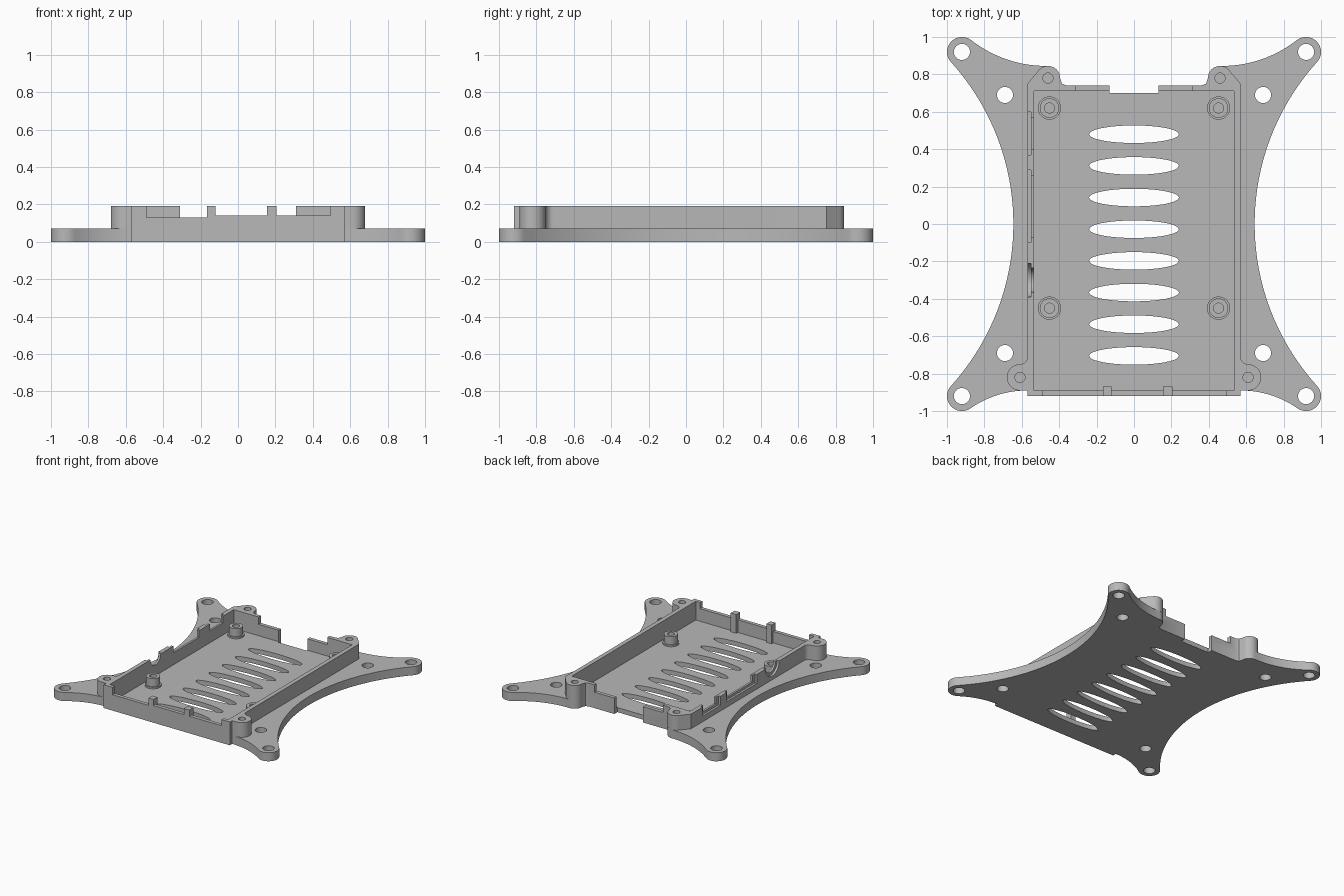
import bpy, bmesh
from math import sin, cos, pi, radians, atan2

default_cube = bpy.data.objects.get("Cube")
if default_cube:
    bpy.data.objects.remove(default_cube, do_unlink=True)

grey = bpy.data.materials.new("plain grey")
grey.use_nodes = True
COLOUR = (0.48, 0.48, 0.48, 1)
grey.diffuse_color = COLOUR
grey.node_tree.nodes["Principled BSDF"].inputs["Base Color"].default_value = COLOUR

FLOOR, PLATE, TOP = 0.037, 0.07, 0.19


def arc(cx, cy, r, start, end, steps=16):
    """Points along an arc, angles in degrees."""
    return [(cx + r * cos(radians(start + (end - start) * i / steps)),
             cy + r * sin(radians(start + (end - start) * i / steps)))
            for i in range(steps + 1)]


def ellipse(cx, cy, rx, ry, steps=40):
    return [(cx + rx * cos(2 * pi * i / steps), cy + ry * sin(2 * pi * i / steps))
            for i in range(steps)]


def mirrored(half):
    """Close a right-hand half outline with its mirror image."""
    return half + [(-x, y) for x, y in reversed(half)]


def rect(x0, x1, y0, y1):
    return [(x0, y0), (x1, y0), (x1, y1), (x0, y1)]


def add_prism(bm, outline, z0, z1):
    face = bm.faces.new([bm.verts.new((x, y, z0)) for x, y in outline])
    side = bmesh.ops.extrude_face_region(bm, geom=[face])["geom"]
    bmesh.ops.translate(bm, vec=(0, 0, z1 - z0),
                        verts=[v for v in side if isinstance(v, bmesh.types.BMVert)])


def prism(name, *parts):
    """One object from (outline, bottom, top) parts."""
    bm = bmesh.new()
    for part in parts:
        add_prism(bm, *part)
    bmesh.ops.recalc_face_normals(bm, faces=bm.faces)
    mesh = bpy.data.meshes.new(name)
    bm.to_mesh(mesh)
    bm.free()
    obj = bpy.data.objects.new(name, mesh)
    bpy.context.collection.objects.link(obj)
    mesh.materials.append(grey)
    return obj


def cut(target, *cutters):
    """Subtract the cutters, apply the result and drop the cutters."""
    for cutter in cutters:
        cutter.hide_render = True
        mod = target.modifiers.new("cut", 'BOOLEAN')
        mod.operation, mod.solver, mod.object = 'DIFFERENCE', 'EXACT', cutter
    graph = bpy.context.evaluated_depsgraph_get()
    mesh = bpy.data.meshes.new_from_object(target.evaluated_get(graph))
    target.modifiers.clear()
    target.data = mesh
    for cutter in cutters:
        bpy.data.objects.remove(cutter, do_unlink=True)


def finish(obj):
    bpy.ops.object.select_all(action='DESELECT')
    obj.select_set(True)
    bpy.context.view_layer.objects.active = obj
    bpy.ops.object.shade_smooth_by_angle(angle=radians(30))


# Mounting plate: four arms with round ends joined by concave arcs
END, R_END = 0.92, 0.08
R_SIDE, R_BACK, R_FRONT = 1.29, 0.65, 0.532
side_x, back_y, front_y = 0.645 + R_SIDE, 0.845 + R_BACK, -0.89 - R_FRONT


def toward(x0, y0, x1, y1):
    return radians(1) and atan2(y1 - y0, x1 - x0) * 180 / pi


back_a = toward(0.47, back_y, END, END)
side_a = toward(side_x, 0, END, END) % 360
front_a = toward(0.57, front_y, END, -END)
half = [(0.13, 0.70), (0.13, 0.74), (0.36, 0.74), (0.385, 0.75)]
half += arc(0.46, 0.78, 0.065, 180, 90, 8)
half += arc(0.47, back_y, R_BACK, -90, back_a)
half += arc(END, END, R_END, back_a + 180, side_a - 180)[1:]
half += arc(side_x, 0, R_SIDE, side_a, 360 - side_a, 40)[1:]
half += arc(END, -END, R_END, 180 - side_a, front_a - 180)[1:]
half += arc(0.57, front_y, R_FRONT, front_a, 90)[1:]
half += [(0.57, -0.92)]
mounting_plate = prism("mounting_plate", (mirrored(half), 0, PLATE))

cavity = rect(-0.535, 0.535, -0.89, 0.71)
screw_holes = [(ellipse(sx * d, sy * d, 0.043, 0.043), -1, 1)
               for d in (0.92, 0.69) for sx in (-1, 1) for sy in (-1, 1)]
vents = [(ellipse(0, 0.48 - 0.1693 * i, 0.24, 0.047), -1, 1) for i in range(8)]
cut(mounting_plate,
    prism("cavity_cutter", (cavity, FLOOR, 1)),
    prism("hole_cutter", *screw_holes, *vents))

# Tray wall with four screw lugs
half = [(0.36, 0.74), (0.385, 0.75)]
half += arc(0.46, 0.78, 0.065, 180, 35)
half += [(0.57, 0.75)]
half += arc(0.61, -0.71, 0.04, 180, 270, 8)
half += arc(0.61, -0.82, 0.07, 90, -90)[1:]
half += [(0.57, -0.89), (0.57, -0.92)]
tray_wall = prism("tray_wall", (mirrored(half), PLATE, TOP))
lug_holes = [(ellipse(s * x, y, 0.027, 0.027, 24), 0, 1)
             for s in (-1, 1) for x, y in ((0.46, 0.78), (0.61, -0.82))]
front_ports = [(rect(x0, x1, -1, -0.88), z, 1) for x0, x1, z in
               ((-0.49, -0.165, 0.13), (-0.12, 0.155, 0.14), (0.205, 0.495, 0.14))]
side_ports = [(rect(-0.7, -0.5, y0, y1), 0.135, 1)
              for y0, y1 in ((0.40, 0.57), (-0.07, 0.26))]
side_recesses = [(rect(-0.7, -0.552, y0, y1), 0.115, 1)
                 for y0, y1 in ((0.37, 0.60), (-0.10, 0.29))]
# Round jack notch in the side wall, a wide recess outside a narrower hole
jack = prism("jack_cutter", (ellipse(0, 0, 0.065, 0.065), -0.7, -0.5))
jack_recess = prism("jack_recess_cutter", (ellipse(0, 0, 0.09, 0.09), -0.7, -0.552))
for cutter in (jack, jack_recess):
    for v in cutter.data.vertices:
        x, y, z = v.co
        v.co = (z, x - 0.30, y + TOP)
cut(tray_wall,
    prism("cavity_cutter", (cavity, 0, 1)),
    prism("lug_hole_cutter", *lug_holes),
    prism("front_port_cutter", *front_ports),
    prism("side_port_cutter", *side_ports),
    prism("side_recess_cutter", *side_recesses),
    jack, jack_recess,
    prism("back_low_cutter", (rect(-0.31, 0.31, 0.6, 0.9), 0.13, 1)),
    prism("back_gap_cutter", (rect(-0.13, 0.13, 0.6, 0.9), 0, 1)))

# Ribs between the front ports
ribs = [prism("front_rib", (rect(x0, x1, -0.905, -0.87), FLOOR, TOP))
        for x0, x1 in ((-0.165, -0.12), (0.155, 0.205))]

# Board posts: a flared foot, a round column and a blind screw hole
posts = []
for x in (-0.452, 0.452):
    for y in (0.62, -0.45):
        post = prism("board_post",
                     (ellipse(x, y, 0.052, 0.052, 32), FLOOR, 0.115))
        cut(post, prism("post_hole_cutter", (ellipse(x, y, 0.027, 0.027, 24), 0.05, 1)))
        foot = prism("post_foot", (ellipse(x, y, 0.062, 0.062, 32), FLOOR, 0.05))
        cut(foot, prism("foot_hole_cutter", (ellipse(x, y, 0.05, 0.05, 32), 0, 1)))
        posts += [post, foot]

for part in [mounting_plate, tray_wall, *ribs, *posts]:
    finish(part)
